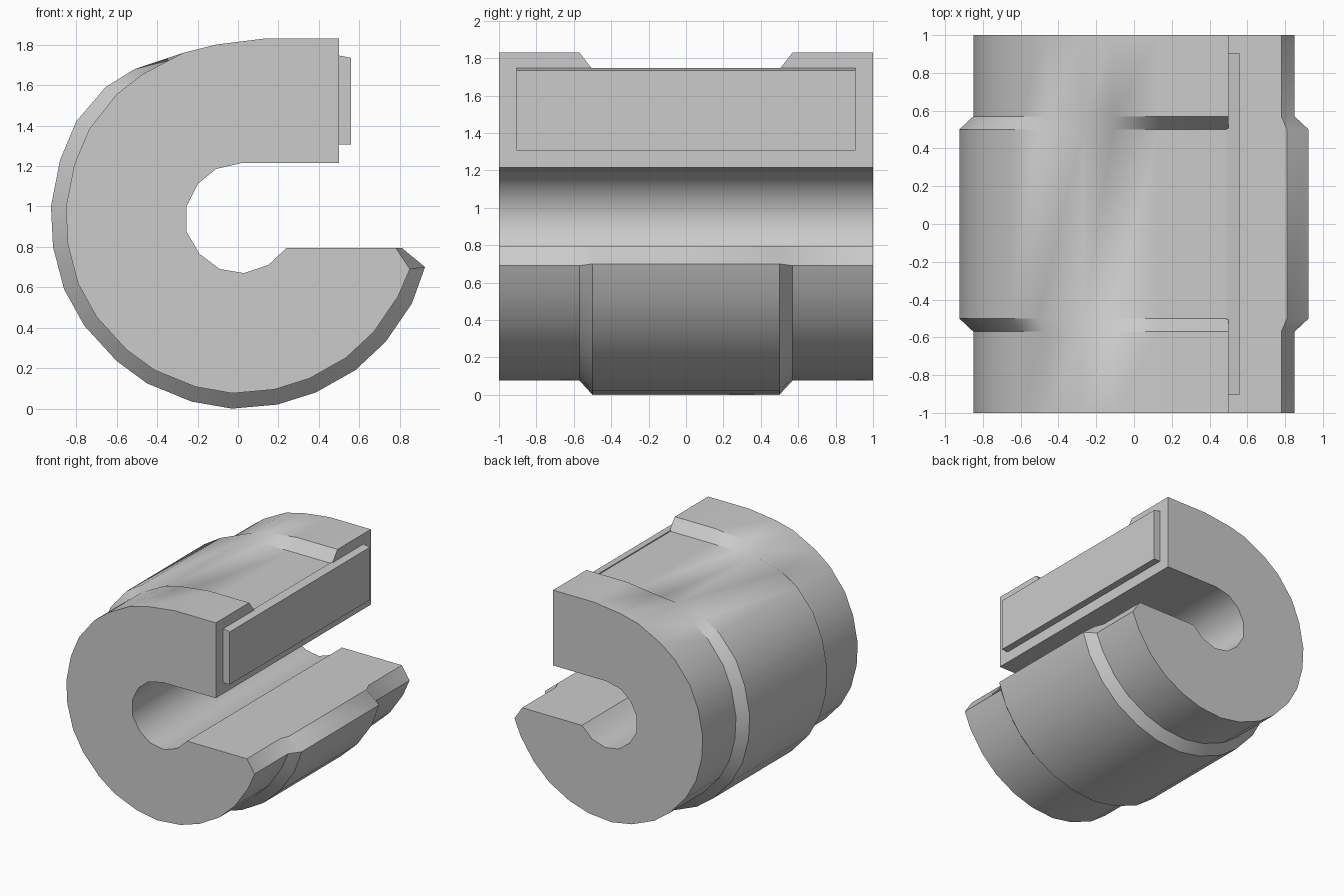
import bpy, bmesh, math
from mathutils import Vector

if "Cube" in bpy.data.objects:
    bpy.data.objects.remove(bpy.data.objects["Cube"])

# Round back of the C in the raised middle band, lower jaw round to the top (x, z)
ARC = [(.86, .52), (.73, .33), (.58, .19), (.385, .08), (.195, .02), (-.03, 0),
       (-.23, .035), (-.45, .125), (-.60, .235), (-.76, .41), (-.86, .59),
       (-.915, .80), (-.925, 1.0), (-.88, 1.23), (-.80, 1.42), (-.655, 1.59),
       (-.51, 1.68)]
# Slot inside the C, upper jaw round to the lower jaw
SLOT = [(.5, 1.215), (.02, 1.215), (-.11, 1.185), (-.20, 1.11), (-.255, 1.0),
        (-.255, .875), (-.19, .765), (-.09, .69), (.03, .67), (.15, .71), (.24, .795)]
TOP_X = [-.27, -.11, .13, .5]

# Raised middle section, and the slimmer end section with a taller top
band = [(.81, .795), (.925, .70)] + ARC + [(x, 1.74) for x in TOP_X] + SLOT
slim = [(x * .92, .95 + (z - .95) * .92) for x, z in ARC[:-2]] + [(-.60, 1.555), (-.47, 1.655)]
end = [(.78, .795), (.85, .69)] + slim + list(zip(TOP_X, [1.76, 1.80, 1.83, 1.83])) + SLOT


def loft(name, sections):
    """Skin a row of matching (y, profile) sections and cap both ends."""
    bm = bmesh.new()
    rings = [[bm.verts.new((x, y, z)) for x, z in prof] for y, prof in sections]
    n = len(rings[0])
    for a, b in zip(rings, rings[1:]):
        for i in range(n):
            j = (i + 1) % n
            bm.faces.new((a[i], a[j], b[j], b[i]))
    bm.faces.new(rings[0])
    bm.faces.new(rings[-1])
    bmesh.ops.recalc_face_normals(bm, faces=bm.faces)
    mesh = bpy.data.meshes.new(name)
    bm.to_mesh(mesh)
    bm.free()
    ob = bpy.data.objects.new(name, mesh)
    bpy.context.collection.objects.link(ob)
    bpy.ops.object.select_all(action='DESELECT')
    ob.select_set(True)
    bpy.context.view_layer.objects.active = ob
    bpy.ops.object.shade_smooth_by_angle(angle=math.radians(35))
    return ob


# Main body
loft("c_shaped_body", [(-1, end), (-.57, end), (-.5, band), (.5, band), (.57, end), (1, end)])

# Thin pad on the upper jaw's open face
pad = [(.49, 1.305), (.558, 1.305), (.558, 1.735), (.49, 1.748)]
loft("jaw_pad", [(-.905, pad), (.905, pad)])
